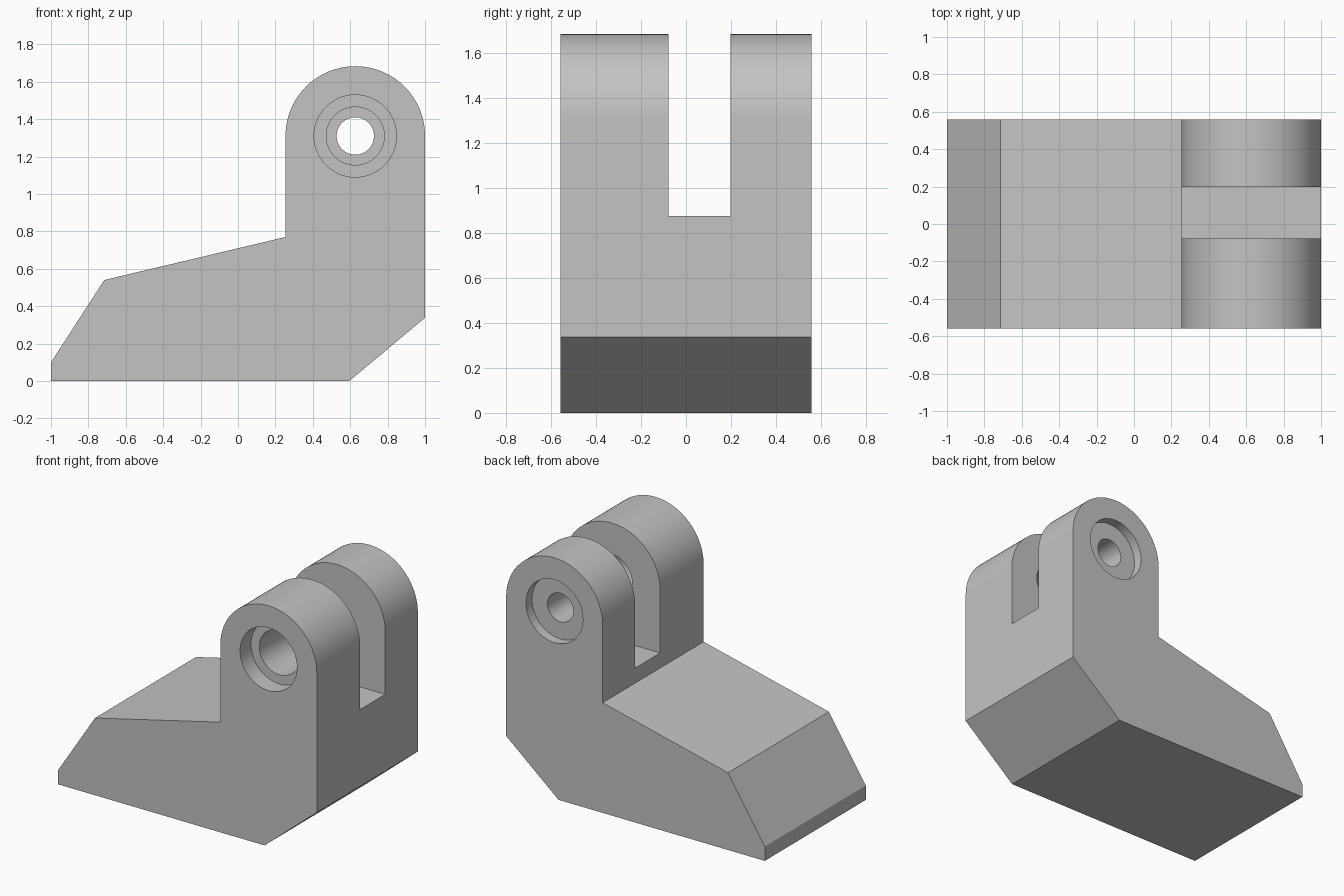
import bpy
import bmesh
import math
from mathutils import Matrix

cube = bpy.data.objects.get("Cube")
if cube:
    bpy.data.objects.remove(cube, do_unlink=True)

HALF_DEPTH = 0.558
PIN_X, PIN_Z, LUG_R = 0.627, 1.31, 0.373
SLOT_FRONT, SLOT_BACK, SLOT_FLOOR = -0.078, 0.198, 0.875

grey = bpy.data.materials.new("plain grey")
grey.use_nodes = True
colour = (0.55, 0.55, 0.55, 1)
grey.diffuse_color = colour
grey.node_tree.nodes["Principled BSDF"].inputs["Base Color"].default_value = colour


def add_object(name, bm):
    bmesh.ops.recalc_face_normals(bm, faces=bm.faces)
    mesh = bpy.data.meshes.new(name)
    bm.to_mesh(mesh)
    bm.free()
    mesh.materials.append(grey)
    obj = bpy.data.objects.new(name, mesh)
    bpy.context.collection.objects.link(obj)
    return obj


def extrude_profile(name, points, y0, y1):
    """Extrude an x-z outline along y."""
    bm = bmesh.new()
    face = bm.faces.new([bm.verts.new((x, y0, z)) for x, z in points])
    new = bmesh.ops.extrude_face_region(bm, geom=[face])["geom"]
    bmesh.ops.translate(bm, vec=(0, y1 - y0, 0),
                        verts=[v for v in new if isinstance(v, bmesh.types.BMVert)])
    return add_object(name, bm)


def circle(radius, count=64):
    angles = [math.tau * i / count for i in range(count)]
    return [(PIN_X + radius * math.cos(a), PIN_Z + radius * math.sin(a)) for a in angles]


def cut(target, cutter):
    """Subtract the cutter and discard it."""
    cutter.hide_render = True
    mod = target.modifiers.new("cut", 'BOOLEAN')
    mod.operation = 'DIFFERENCE'
    mod.solver = 'EXACT'
    mod.object = cutter
    bpy.context.view_layer.objects.active = target
    bpy.ops.object.modifier_apply(modifier=mod.name)
    bpy.data.objects.remove(cutter, do_unlink=True)


# Body: sloping foot, upright with rounded top
arc = [(PIN_X + LUG_R * math.cos(math.pi * i / 48),
        PIN_Z + LUG_R * math.sin(math.pi * i / 48)) for i in range(49)]
outline = [(-1, 0), (0.595, 0), (1, 0.338)] + arc + [
    (PIN_X - LUG_R, 0.77), (-0.715, 0.54), (-1, 0.1)]
bracket = extrude_profile("clevis_bracket", outline, -HALF_DEPTH, HALF_DEPTH)

# Slot between the two lugs
slot = [(0, SLOT_FLOOR), (1.2, SLOT_FLOOR), (1.2, 1.9), (0, 1.9)]
cut(bracket, extrude_profile("slot_cutter", slot, SLOT_FRONT, SLOT_BACK))

# Pin bores and counterbores
middle = (SLOT_FRONT + SLOT_BACK) / 2
cuts = [
    ("front_bore_cutter", 0.155, -0.7, middle),
    ("back_bore_cutter", 0.1, middle, 0.7),
    ("front_counterbore_cutter", 0.22, -0.7, -HALF_DEPTH + 0.12),
    ("back_counterbore_cutter", 0.22, HALF_DEPTH - 0.067, 0.7),
]
for name, radius, y0, y1 in cuts:
    cut(bracket, extrude_profile(name, circle(radius), y0, y1))

# Smooth curved walls, keep edges sharp
bpy.ops.object.select_all(action='DESELECT')
bracket.select_set(True)
bpy.context.view_layer.objects.active = bracket
bpy.ops.object.shade_smooth_by_angle(angle=math.radians(20))
